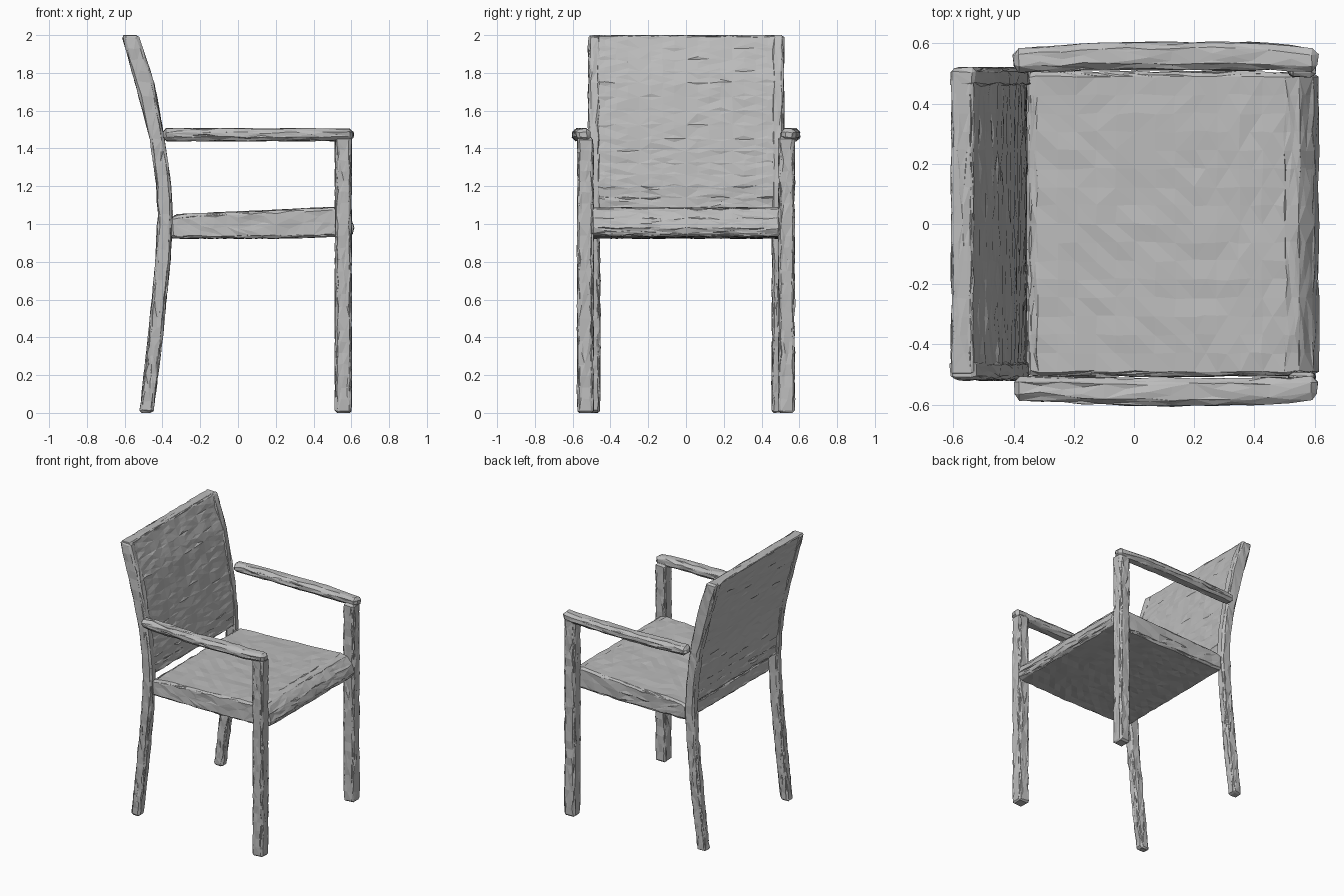
import bpy, bmesh, random
from mathutils import Vector

random.seed(4)
cube = bpy.data.objects.get("Cube")
if cube:
    bpy.data.objects.remove(cube, do_unlink=True)

grey = bpy.data.materials.new("matte_grey")
grey.use_nodes = True
colour = (0.5, 0.5, 0.5, 1)
grey.diffuse_color = colour
grey.node_tree.nodes["Principled BSDF"].inputs["Base Color"].default_value = colour


def loft(name, rings, bevel, facet=0.09, jitter=0.004):
    """Skin matching rings, chamfer the edges, then give it a hewn, faceted surface."""
    bm = bmesh.new()
    loops = [[bm.verts.new(p) for p in ring] for ring in rings]
    for a, b in zip(loops, loops[1:]):
        for i in range(len(a)):
            j = (i + 1) % len(a)
            bm.faces.new((a[i], a[j], b[j], b[i]))
    bm.faces.new(loops[0])
    bm.faces.new(loops[-1])
    bmesh.ops.recalc_face_normals(bm, faces=bm.faces)
    sharp = [e for e in bm.edges if e.calc_face_angle(0) > 0.8]
    bmesh.ops.bevel(bm, geom=sharp, offset=bevel, segments=1, affect='EDGES')
    bmesh.ops.triangulate(bm, faces=bm.faces)
    for _ in range(5):
        long_edges = [e for e in bm.edges if e.calc_length() > facet]
        if not long_edges:
            break
        bmesh.ops.subdivide_edges(bm, edges=long_edges, cuts=1)
        bmesh.ops.triangulate(bm, faces=bm.faces)
    for v in bm.verts:
        v.co += Vector([random.uniform(-jitter, jitter) for _ in range(3)])
        v.co.z = min(max(v.co.z, 0), 2)
    mesh = bpy.data.meshes.new(name)
    bm.to_mesh(mesh)
    bm.free()
    mesh.materials.append(grey)
    obj = bpy.data.objects.new(name, mesh)
    bpy.context.collection.objects.link(obj)
    return obj


def box_ring_z(x0, x1, y0, y1, z):
    return [(x0, y0, z), (x1, y0, z), (x1, y1, z), (x0, y1, z)]


def box_ring_x(x, y0, y1, z0, z1):
    return [(x, y0, z0), (x, y1, z0), (x, y1, z1), (x, y0, z1)]


# Side line of the rear posts: height, rear x, front x
post_line = [(0, -.52, -.45), (.4, -.475, -.4), (.8, -.435, -.36), (1.05, -.425, -.347),
             (1.2, -.43, -.355), (1.45, -.465, -.39), (1.75, -.545, -.445), (2, -.615, -.53)]

# Legs and arms on both sides
for side, s in (("left", 1), ("right", -1)):
    loft("rear_post_" + side,
         [box_ring_z(a, b, s * .455, s * .518, z) for z, a, b in post_line], .012)
    loft("front_leg_" + side,
         [box_ring_z(.515, .6, s * .49, s * .575, z) for z in (0, .5, 1, 1.46)], .012)
    arm = [(-.4, .505, .582), (-.1, .512, .6), (.2, .512, .605), (.45, .51, .6), (.61, .505, .58)]
    loft("armrest_" + side,
         [box_ring_x(x, s * y0, s * y1, 1.44, 1.505) for x, y0, y1 in arm], .02)

# Back panel following the posts
panel_line = [(1.07, -.424, -.35)] + post_line[4:]
loft("back_panel",
     [box_ring_z(a + .006, b - .006, -.5, .5, z) for z, a, b in panel_line], .008)

# Upholstered seat with a rolled front edge
seat_profile = [(-.36, .925), (-.36, 1.03), (-.32, 1.05), (.2, 1.073), (.5, 1.088), (.55, 1.08),
                (.595, 1.03), (.613, .98), (.6, .935), (.2, .925)]
loft("seat", [[(x, y, z) for x, z in seat_profile] for y in (-.505, 0, .505)], .015)
